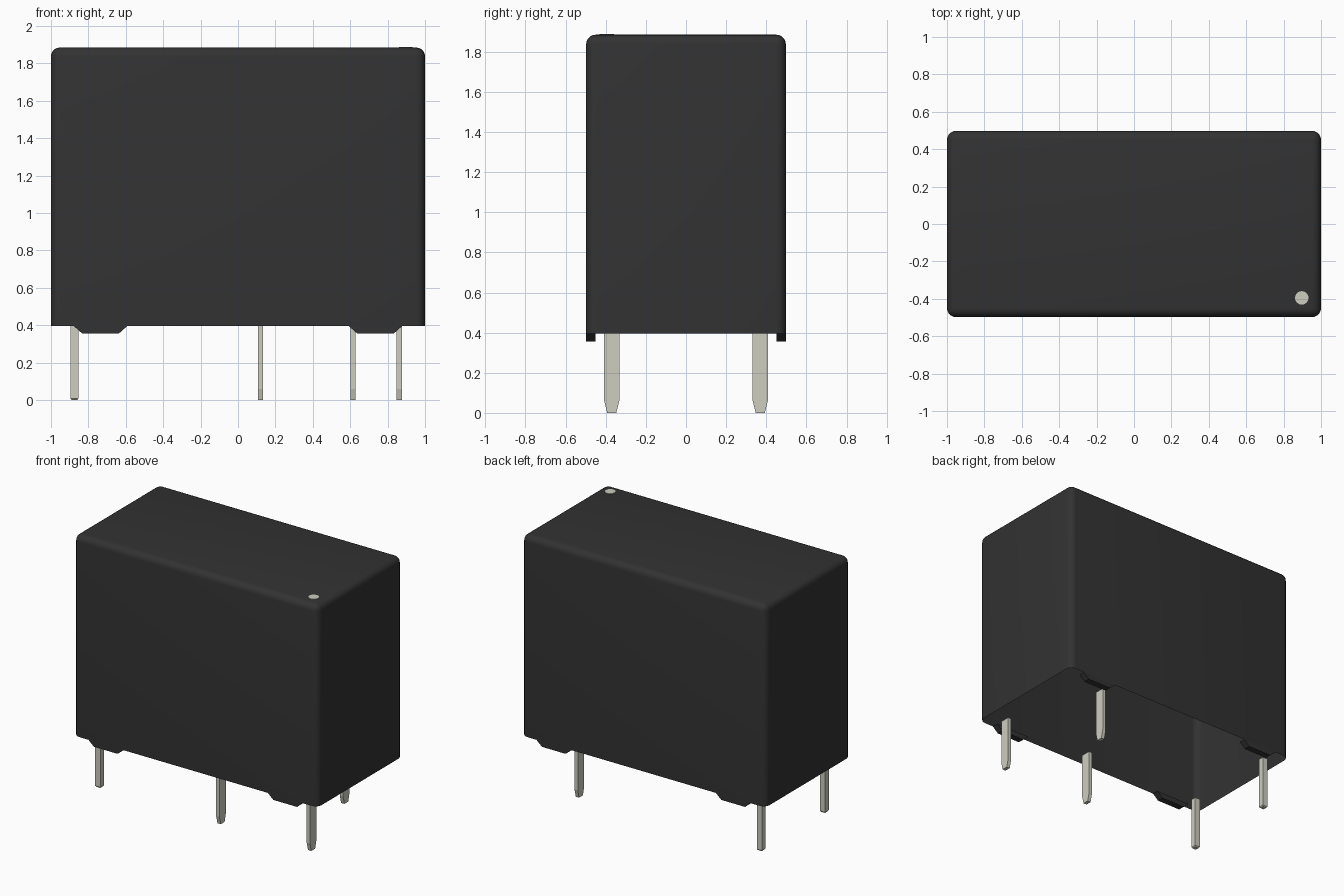
import bpy, bmesh
from mathutils import Matrix

cube = bpy.data.objects.get("Cube")
if cube:
    bpy.data.objects.remove(cube, do_unlink=True)


def material(name, rgb):
    m = bpy.data.materials.new(name)
    m.use_nodes = True
    m.diffuse_color = (*rgb, 1)
    m.node_tree.nodes["Principled BSDF"].inputs["Base Color"].default_value = (*rgb, 1)
    return m


BLACK = material("black plastic", (0.032, 0.032, 0.032))
METAL = material("pale metal", (0.62, 0.61, 0.53))
BASE, TOP = 0.395, 1.885


def finish(name, bm, mat):
    bmesh.ops.recalc_face_normals(bm, faces=bm.faces)
    mesh = bpy.data.meshes.new(name)
    bm.to_mesh(mesh)
    bm.free()
    mesh.materials.append(mat)
    obj = bpy.data.objects.new(name, mesh)
    bpy.context.collection.objects.link(obj)
    return obj


def box(size, centre):
    bm = bmesh.new()
    bmesh.ops.create_cube(bm, size=1, matrix=Matrix.Translation(centre) @ Matrix.Diagonal((*size, 1)))
    return bm


def tapered_block(name, centre, top, bottom, z0, z1, mat, z_taper):
    """Box from z0 to z1 whose lower end narrows from top to bottom size below z_taper."""
    bm = bmesh.new()
    rings = []
    for z, (w, d) in ((z0, bottom), (z_taper, top), (z1, top)):
        rings.append([bm.verts.new((centre[0] + sx * w / 2, centre[1] + sy * d / 2, z))
                      for sx, sy in ((-1, -1), (1, -1), (1, 1), (-1, 1))])
    for low, high in zip(rings, rings[1:]):
        if low[0].co.z == high[0].co.z:
            continue
        for i in range(4):
            j = (i + 1) % 4
            bm.faces.new((low[i], low[j], high[j], high[i]))
    bm.faces.new(rings[0][::-1])
    bm.faces.new(rings[2])
    return finish(name, bm, mat)


# Housing: rounded shell, open underneath
bm = box((2, 0.996, TOP - BASE), (0, 0, (TOP + BASE) / 2))
floor = min(bm.faces, key=lambda f: f.calc_center_median().z)
rounded = [e for e in bm.edges if e not in list(floor.edges)]
bmesh.ops.bevel(bm, geom=rounded, offset=0.048, segments=5, profile=0.5, affect='EDGES')
bmesh.ops.delete(bm, geom=[f for f in bm.faces if all(v.co.z < BASE + 0.001 for v in f.verts)],
                 context='FACES')
housing = finish("housing", bm, BLACK)
bpy.context.view_layer.objects.active = housing
housing.select_set(True)
bpy.ops.object.shade_smooth_by_angle(angle=0.6)

# Standoff feet along both long sides, with sloping ends
for sx, side in ((-1, "right"), (1, "left")):
    for sy, end in ((-1, "front"), (1, "back")):
        bm = box((0.284, 0.048, 0.04), (sx * 0.735, sy * 0.474, BASE - 0.02))
        for v in bm.verts:
            if v.co.z < BASE - 0.02:
                v.co.x += 0.045 if v.co.x < sx * 0.735 else -0.045
        finish(f"{end}_{side}_foot", bm, BLACK)

# Flat contact pins with tapered tips
for i, (x, y) in enumerate(((0.12, -0.37), (0.862, -0.37), (0.615, 0.37))):
    tapered_block(f"flat_pin_{i + 1}", (x, y), (0.027, 0.075), (0.027, 0.045),
                  0, BASE, METAL, 0.06)

# Square coil pins with a small tip chamfer
for y, end in ((-0.37, "front"), (0.37, "back")):
    tapered_block(f"square_pin_{end}", (-0.875, y), (0.042, 0.042), (0.03, 0.03),
                  0, BASE, METAL, 0.008)

# Round marker on the top
bm = bmesh.new()
bmesh.ops.create_cone(bm, cap_ends=True, segments=24, radius1=0.036, radius2=0.036, depth=0.006,
                      matrix=Matrix.Translation((0.897, -0.395, TOP + 0.001)))
finish("marker_dot", bm, METAL)
